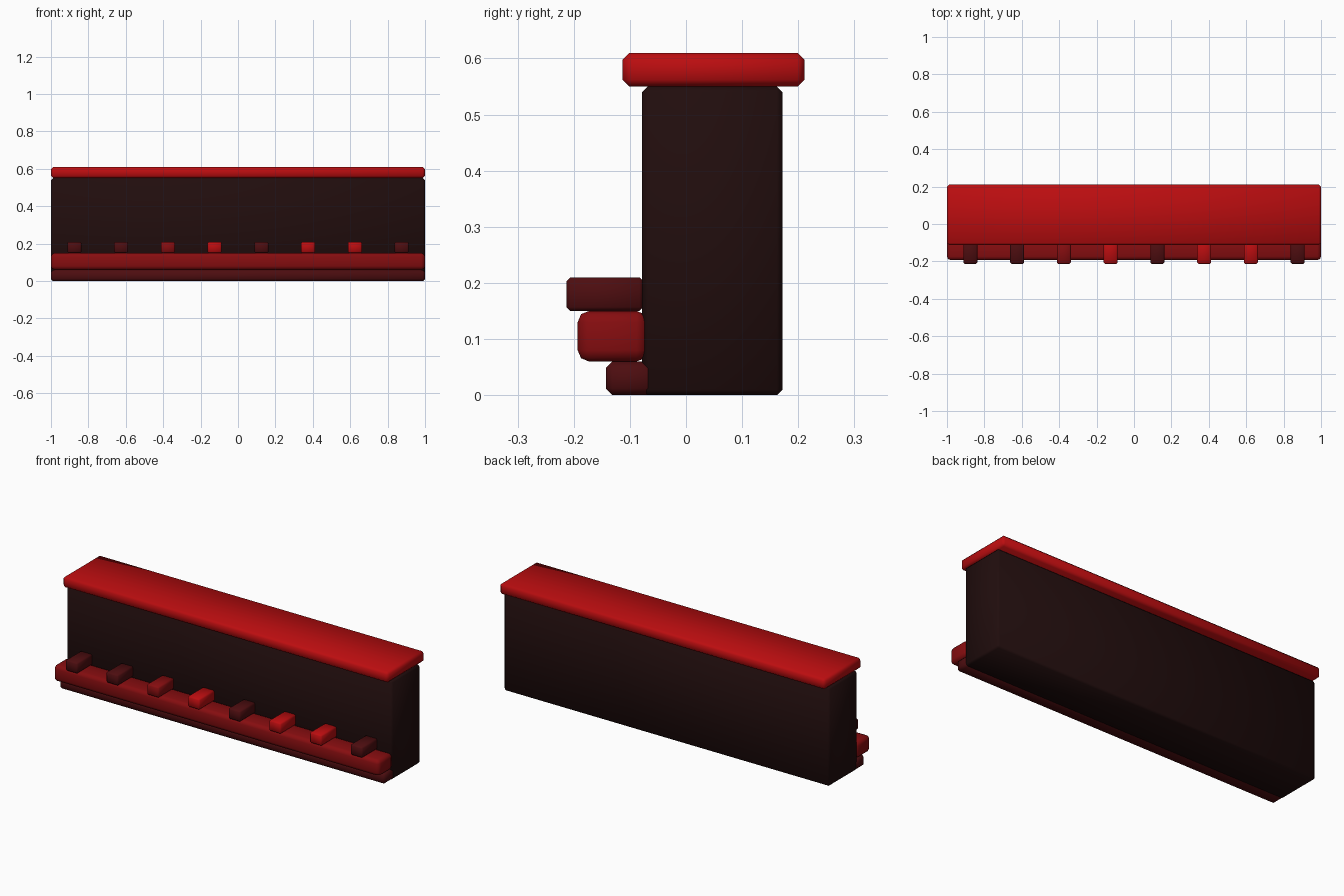
import bpy
import math

cube = bpy.data.objects.get("Cube")
if cube:
    bpy.data.objects.remove(cube, do_unlink=True)


def material(name, colour):
    mat = bpy.data.materials.new(name)
    mat.use_nodes = True
    mat.diffuse_color = (*colour, 1)
    mat.node_tree.nodes["Principled BSDF"].inputs["Base Color"].default_value = (*colour, 1)
    return mat


BRIGHT = material("bright red", (0.50, 0.004, 0.005))
MID = material("deep red", (0.24, 0.004, 0.005))
DARK = material("dark red", (0.075, 0.004, 0.005))
BLACK = material("blackened red", (0.015, 0.004, 0.004))


def block(name, x, y, z, mat, bevel, segments=1):
    """Bevelled box spanning the given (low, high) ranges."""
    spans = (x, y, z)
    bpy.ops.mesh.primitive_cube_add(size=1, location=[(a + b) / 2 for a, b in spans])
    ob = bpy.context.object
    ob.name = name
    ob.scale = [b - a for a, b in spans]
    bpy.ops.object.transform_apply(location=False, rotation=False, scale=True)
    ob.data.materials.append(mat)
    mod = ob.modifiers.new("Bevel", "BEVEL")
    mod.width = bevel
    mod.segments = segments
    bpy.ops.object.modifier_apply(modifier=mod.name)
    bpy.ops.object.shade_smooth_by_angle(angle=math.radians(60))
    return ob


# Wall and its overhanging cap
FULL = (-1, 1)
block("wall", FULL, (-0.078, 0.172), (0, 0.55), BLACK, 0.01)
block("cap", FULL, (-0.113, 0.211), (0.55, 0.61), BRIGHT, 0.012)

# Stepped ledge along the front
block("plinth", FULL, (-0.143, -0.05), (0, 0.06), DARK, 0.012)
block("ledge", FULL, (-0.193, -0.068), (0.06, 0.15), MID, 0.02, 2)

# Row of small blocks on the ledge
pattern = (DARK, DARK, MID, BRIGHT, DARK, BRIGHT, BRIGHT, DARK)
for i, mat in enumerate(pattern):
    x = -0.875 + i * 0.25
    block(f"ledge_block_{i + 1}", (x - 0.0375, x + 0.0375), (-0.213, -0.076),
          (0.15, 0.21), mat, 0.007)
